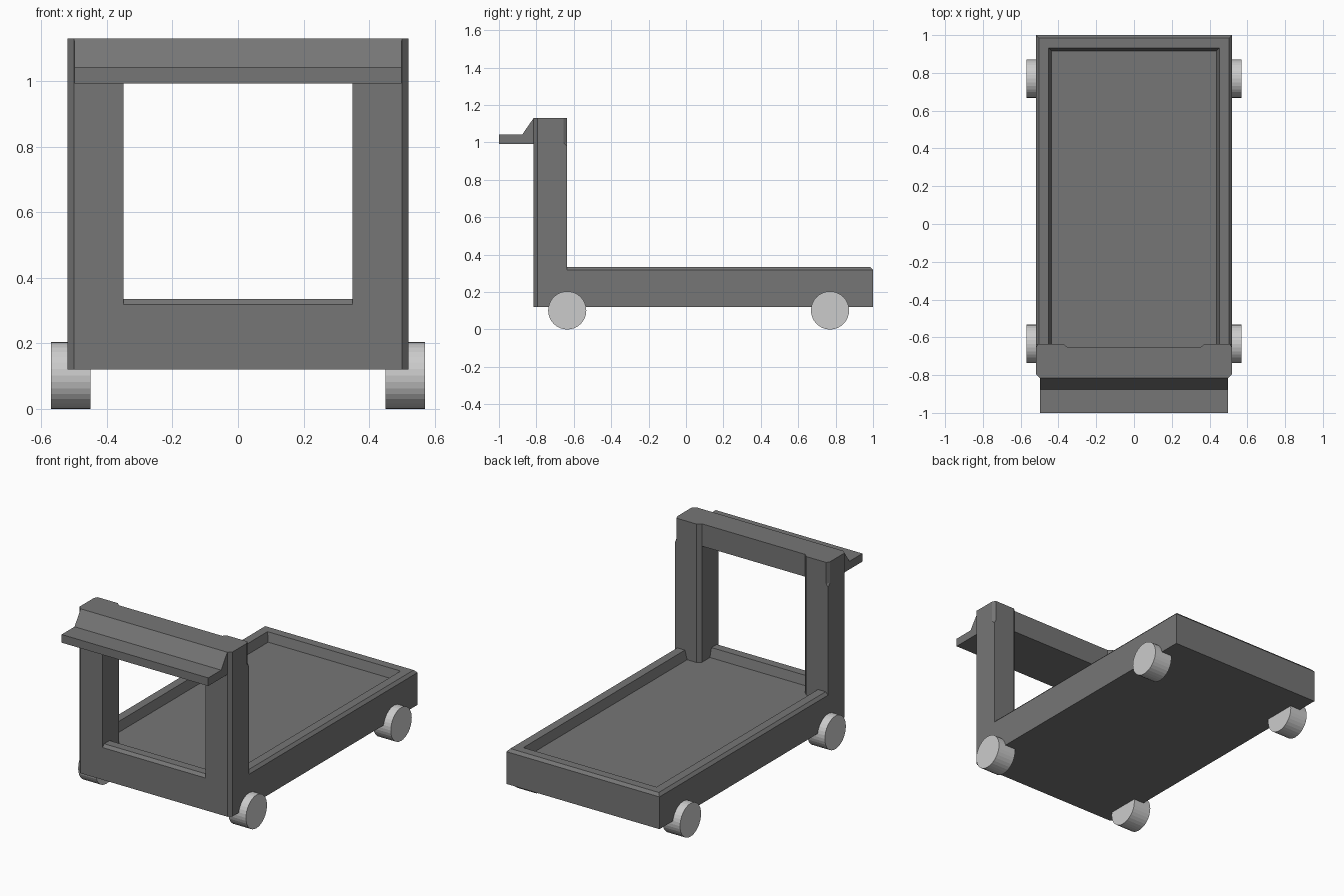
import bpy, bmesh, math
from mathutils import Matrix

if "Cube" in bpy.data.objects:
    bpy.data.objects.remove(bpy.data.objects["Cube"])

dark = bpy.data.materials.new("dark_frame")
dark.diffuse_color = (0.18, 0.18, 0.18, 1)
dark.use_nodes = True
dark.node_tree.nodes["Principled BSDF"].inputs["Base Color"].default_value = dark.diffuse_color


def loft(name, loops, mat=None):
    """Skin a stack of equal-length point loops and cap both ends."""
    bm = bmesh.new()
    rings = [[bm.verts.new(p) for p in loop] for loop in loops]
    n = len(rings[0])
    for a, b in zip(rings, rings[1:]):
        for i in range(n):
            j = (i + 1) % n
            bm.faces.new((a[i], a[j], b[j], b[i]))
    bm.faces.new(rings[0][::-1])
    bm.faces.new(rings[-1])
    bmesh.ops.recalc_face_normals(bm, faces=bm.faces[:])
    return finish(name, bm, mat)


def finish(name, bm, mat=None):
    me = bpy.data.meshes.new(name)
    bm.to_mesh(me)
    bm.free()
    if mat:
        me.materials.append(mat)
    ob = bpy.data.objects.new(name, me)
    bpy.context.collection.objects.link(ob)
    return ob


# Tray: outer wall, bevelled rim, sunken floor
def tray_loop(inset, z, cut):
    x, y0, y1 = 0.52 - inset, -0.815 + inset, 1.0 - inset
    return [(x - cut, y0, z), (x, y0 + cut, z), (x, y1, z),
            (-x, y1, z), (-x, y0 + cut, z), (-x + cut, y0, z)]


loft("tray", [tray_loop(0, 0.12, 0.02), tray_loop(0, 0.318, 0.02),
              tray_loop(0.016, 0.335, 0.015), tray_loop(0.068, 0.335, 0.004),
              tray_loop(0.083, 0.28, 0.004)], dark)


# Posts: chamfered columns, outer rear corner cut away near the top
def post_loop(side, z, cut):
    pts = [(0.35, -0.815), (0.50, -0.815), (0.52, -0.795), (0.52, -0.635 - cut),
           (0.52 - cut * 0.6, -0.635), (0.372, -0.635), (0.35, -0.655)]
    return [(side * x, y, z) for x, y in pts]


for side, label in ((-1, "left"), (1, "right")):
    loft(label + "_post", [post_loop(side, 0.275, 0.001), post_loop(side, 0.98, 0.001),
                           post_loop(side, 1.0, 0.02), post_loop(side, 1.13, 0.02)], dark)


# Top bar and push handle: side profiles extruded across
def across(name, half, profile):
    loft(name, [[(x, y, z) for y, z in profile] for x in (-half, half)], dark)


across("top_bar", 0.35, [(-0.815, 0.993), (-0.655, 0.993), (-0.655, 1.13), (-0.815, 1.13)])
across("push_handle", 0.498, [(-1.0, 0.993), (-0.815, 0.993), (-0.815, 1.13),
                              (-0.875, 1.043), (-1.0, 1.043)])

# Wheels
for y, end in ((-0.635, "front"), (0.77, "rear")):
    for side, label in ((-1, "left"), (1, "right")):
        bm = bmesh.new()
        bmesh.ops.create_cone(bm, cap_ends=True, segments=32, radius1=0.102,
                              radius2=0.102, depth=0.12,
                              matrix=Matrix.Rotation(math.pi / 2, 4, 'Y'))
        wheel = finish(f"{end}_{label}_wheel", bm)
        wheel.location = (side * 0.51, y, 0.102)
